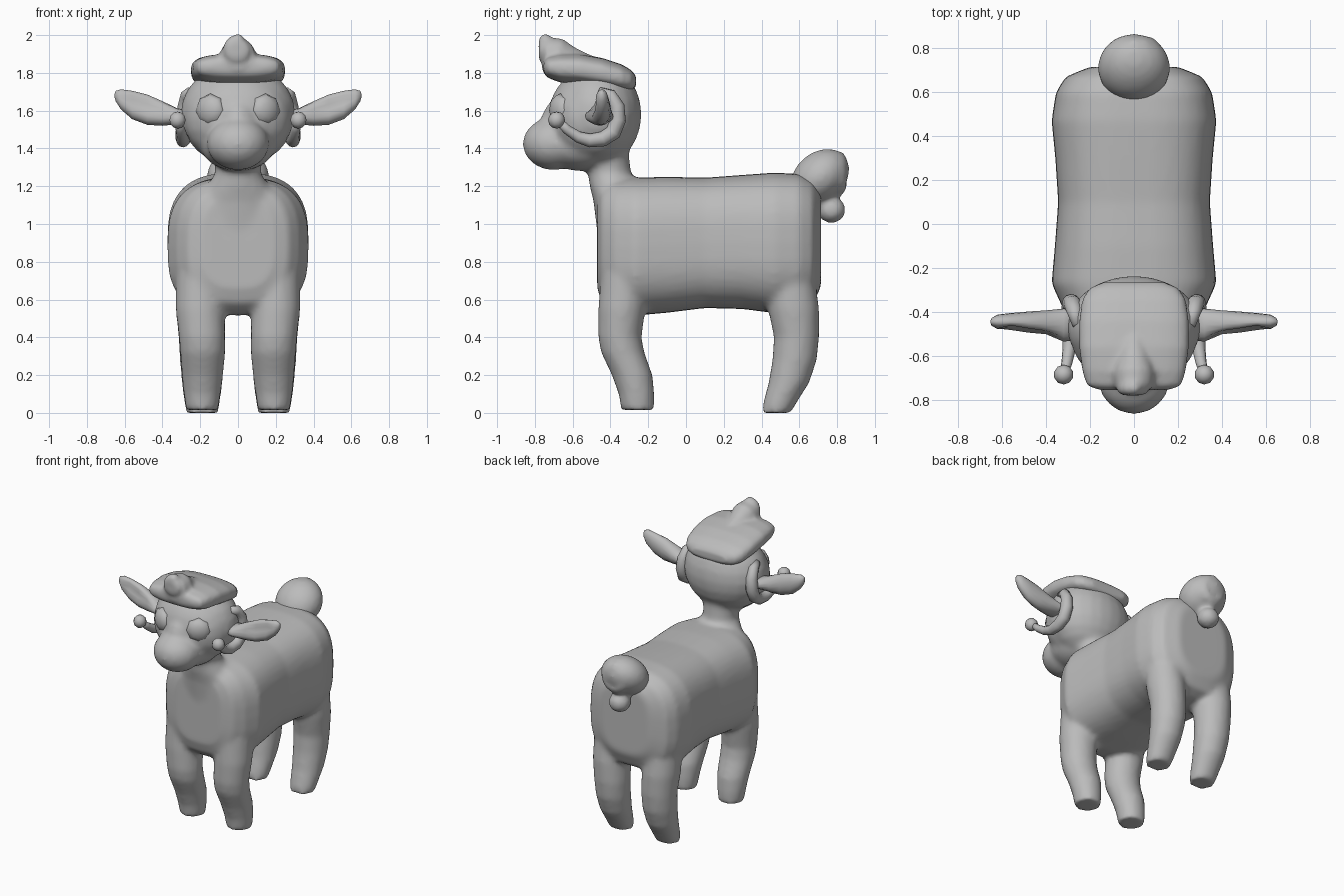
import bpy, bmesh, math
from mathutils import Matrix, Vector

if "Cube" in bpy.data.objects:
    bpy.data.objects.remove(bpy.data.objects["Cube"])

wool = bpy.data.materials.new("soft grey")
wool.diffuse_color = (0.5, 0.5, 0.5, 1)
wool.use_nodes = True
wool.node_tree.nodes["Principled BSDF"].inputs["Base Color"].default_value = wool.diffuse_color


def finish(name, bm, voxel=0.0, smooth=0):
    """Turn a bmesh into a smooth object, optionally fused into one skin."""
    bmesh.ops.recalc_face_normals(bm, faces=bm.faces)
    me = bpy.data.meshes.new(name)
    bm.to_mesh(me)
    bm.free()
    me.materials.append(wool)
    me.polygons.foreach_set("use_smooth", [True] * len(me.polygons))
    ob = bpy.data.objects.new(name, me)
    bpy.context.collection.objects.link(ob)
    if voxel:
        rm = ob.modifiers.new("fuse", 'REMESH')
        rm.mode, rm.voxel_size, rm.use_smooth_shade = 'VOXEL', voxel, True
    if smooth:
        sm = ob.modifiers.new("soften", 'SMOOTH')
        sm.factor, sm.iterations = 0.5, smooth
    return ob


def loft(bm, axis, rings, n=24, power=2.0):
    """Skin rings (cx, cy, cz, ra, rb) lying across the axis; power squares them."""
    a, b = {'X': (1, 2), 'Y': (0, 2), 'Z': (0, 1)}[axis]
    rows = []
    for cx, cy, cz, ra, rb in rings:
        row = []
        for i in range(n):
            t = math.tau * i / n
            c, s = math.cos(t), math.sin(t)
            p = Vector((cx, cy, cz))
            p[a] += ra * math.copysign(abs(c) ** (2 / power), c)
            p[b] += rb * math.copysign(abs(s) ** (2 / power), s)
            row.append(bm.verts.new(p))
        rows.append(row)
    for r0, r1 in zip(rows, rows[1:]):
        for i in range(n):
            j = (i + 1) % n
            bm.faces.new((r0[i], r0[j], r1[j], r1[i]))
    bm.faces.new(rows[0])
    bm.faces.new(rows[-1])


def blob(bm, loc, size, rot=Matrix(), seg=24):
    m = Matrix.Translation(loc) @ rot.to_4x4() @ Matrix.Diagonal((*size, 1))
    bmesh.ops.create_uvsphere(bm, u_segments=seg, v_segments=max(6, seg // 2), radius=1, matrix=m)


def tube(bm, pts, radii, n=12):
    """Round tube through points, each ring turned to the path direction."""
    pts = [Vector(p) for p in pts]
    rows = []
    for i, p in enumerate(pts):
        d = pts[min(i + 1, len(pts) - 1)] - pts[max(i - 1, 0)]
        side = d.cross(Vector((1, 0, 0))).normalized()
        up = side.cross(d).normalized()
        rows.append([bm.verts.new(p + radii[i] * (side * math.cos(math.tau * k / n)
                     + up * math.sin(math.tau * k / n))) for k in range(n)])
    for r0, r1 in zip(rows, rows[1:]):
        for k in range(n):
            bm.faces.new((r0[k], r0[(k + 1) % n], r1[(k + 1) % n], r1[k]))
    bm.faces.new(rows[0])
    bm.faces.new(rows[-1])


def swirl(bm, y, z, r, thick, sign):
    """Small curl of wool spiralling in the x-z plane."""
    for i in range(22):
        t = i / 21
        ang = sign * (t * 1.6 * math.tau) + math.pi / 2
        q = r * (1 - 0.75 * t)
        blob(bm, (q * math.cos(ang), y, z + q * math.sin(ang)), (thick,) * 3, seg=10)


# Body, neck, head and legs fused into one skin
bm = bmesh.new()
loft(bm, 'Y', [(0, -.47, .90, .19, .24), (0, -.445, .89, .27, .31), (0, -.38, .88, .325, .355),
               (0, -.27, .88, .375, .365), (0, -.1, .89, .36, .36), (0, .1, .90, .345, .345),
               (0, .3, .905, .358, .355), (0, .47, .90, .375, .372), (0, .6, .90, .355, .365),
               (0, .67, .90, .31, .33), (0, .715, .92, .2, .25)], n=40, power=2.8)
loft(bm, 'Z', [(0, -.30, .95, .28, .17), (0, -.33, 1.12, .24, .16), (0, -.375, 1.2, .165, .135),
               (0, -.405, 1.27, .12, .115), (0, -.42, 1.35, .13, .12), (0, -.44, 1.5, .15, .14)])
blob(bm, (0, -.47, 1.58), (.305, .235, .275))
blob(bm, (0, -.53, 1.56), (.285, .20, .25))
blob(bm, (0, -.55, 1.42), (.20, .22, .14))
blob(bm, (0, -.70, 1.425), (.165, .165, .14))
blob(bm, (0, -.67, 1.52), (.10, .10, .14))
for s in (-1, 1):
    loft(bm, 'Z', [(s * .19, -.255, .015, .085, .088), (s * .19, -.262, .1, .098, .095),
                   (s * .188, -.285, .2, .11, .108), (s * .187, -.335, .32, .12, .115),
                   (s * .19, -.35, .4, .123, .115), (s * .20, -.34, .55, .13, .125),
                   (s * .20, -.32, .75, .13, .13)])
    loft(bm, 'Z', [(s * .19, .478, 0, .085, .077), (s * .19, .50, .06, .095, .09),
                   (s * .19, .545, .16, .108, .108), (s * .19, .575, .28, .118, .118),
                   (s * .192, .585, .4, .123, .12), (s * .20, .57, .55, .13, .135),
                   (s * .20, .55, .75, .13, .13)])
finish("body_skin", bm, .018, 6)

# Woolly cap with a curled tuft
bm = bmesh.new()
loft(bm, 'Y', [(0, -.755, 1.83, .16, .03), (0, -.735, 1.83, .215, .055), (0, -.67, 1.825, .235, .075),
               (0, -.56, 1.82, .25, .08), (0, -.44, 1.80, .25, .078), (0, -.34, 1.775, .235, .07),
               (0, -.29, 1.76, .20, .055), (0, -.265, 1.755, .14, .03)], n=32, power=2.8)
tube(bm, [(0, -.50, 1.85), (0, -.60, 1.865), (0, -.68, 1.89), (0, -.745, 1.905)],
     [.04, .07, .095, .085], 20)
swirl(bm, -.745, 1.92, .05, .037, 1)
finish("wool_cap", bm, .014, 5)

# Curled tail with a small lower lobe
bm = bmesh.new()
tilt = Matrix.Rotation(math.radians(40), 3, 'X')
blob(bm, (0, .71, 1.25), (.165, .17, .13), tilt)
blob(bm, (0, .77, 1.30), (.125, .085, .095))
blob(bm, (0, .77, 1.075), (.075, .075, .07))
swirl(bm, .805, 1.26, .08, .048, -1)
finish("tail", bm, .016, 5)

for s, side in ((-1, "right"), (1, "left")):
    # Leaf-shaped ear
    bm = bmesh.new()
    loft(bm, 'X', [(s * .25, -.45, 1.565, .075, .035), (s * .32, -.46, 1.57, .075, .042),
                   (s * .40, -.455, 1.585, .062, .065), (s * .48, -.45, 1.605, .052, .08),
                   (s * .56, -.447, 1.63, .042, .075), (s * .62, -.445, 1.66, .033, .053),
                   (s * .647, -.445, 1.677, .018, .028), (s * .653, -.445, 1.68, .005, .01)], n=16)
    for v in bm.verts:  # hollow the front of the ear
        x = abs(v.co.x)
        if v.co.y < -.46 and .33 < x < .6:
            v.co.y += .03 * max(0, 1 - abs(v.co.z - (1.57 + (x - .32) * .35)) / .06)
    finish("ear_" + side, bm)

    # Curling horn ending in a ball
    bm = bmesh.new()
    tube(bm, [(s * .255, -.46, 1.70), (s * .27, -.40, 1.68), (s * .28, -.365, 1.62),
              (s * .285, -.36, 1.55), (s * .288, -.385, 1.485), (s * .29, -.44, 1.45),
              (s * .29, -.51, 1.442), (s * .295, -.57, 1.46), (s * .305, -.63, 1.50),
              (s * .318, -.68, 1.55)], [.025, .035, .04, .042, .042, .04, .036, .03, .025, .02])
    finish("horn_" + side, bm)
    bm = bmesh.new()
    blob(bm, (s * .32, -.685, 1.55), (.045,) * 3, seg=10)
    finish("horn_ball_" + side, bm)

    # Faceted eye disc facing outward
    bm = bmesh.new()
    turn = Matrix.Rotation(s * math.radians(30), 3, 'Z') @ Matrix.Rotation(math.radians(90), 3, 'X')
    blob(bm, (s * .145, -.665, 1.603), (.088, .088, .05), turn, seg=8)
    finish("eye_" + side, bm)
